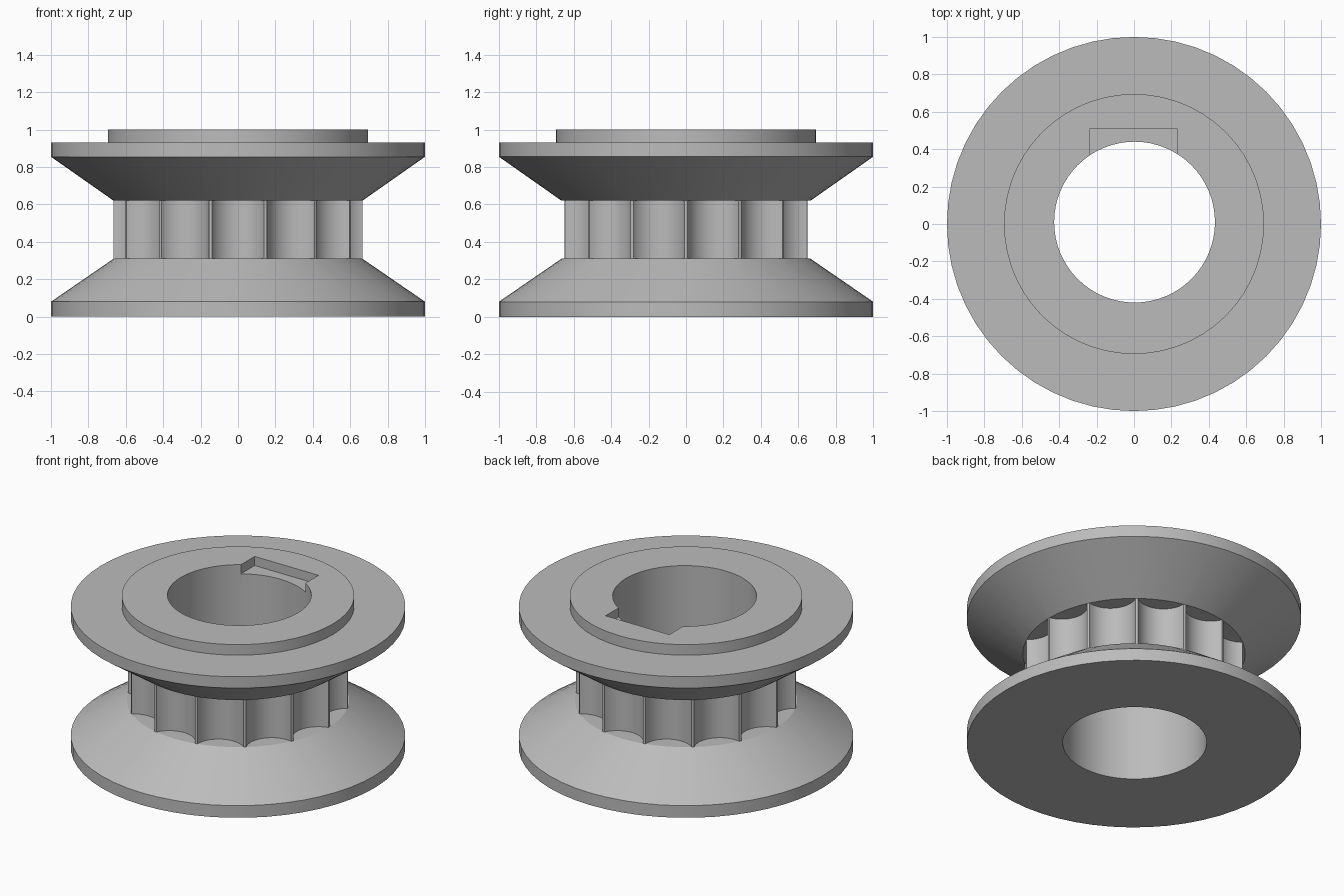
import bpy, bmesh
from math import cos, sin, pi, tau
from mathutils import Matrix, Vector

old = bpy.data.objects.get("Cube")
if old:
    bpy.data.objects.remove(old, do_unlink=True)

TEETH = 14
SEGMENTS = 56
WAIST_LOW, WAIST_HIGH = 0.31, 0.62

steel = bpy.data.materials.new("grey_steel")
steel.use_nodes = True
GREY = (0.5, 0.5, 0.5, 1)
steel.diffuse_color = GREY
steel.node_tree.nodes["Principled BSDF"].inputs["Base Color"].default_value = GREY


def finish(bm, name):
    bmesh.ops.recalc_face_normals(bm, faces=bm.faces)
    mesh = bpy.data.meshes.new(name)
    bm.to_mesh(mesh)
    bm.free()
    mesh.materials.append(steel)
    obj = bpy.data.objects.new(name, mesh)
    bpy.context.collection.objects.link(obj)
    return obj


def lathe(name, profile):
    """Solid of revolution from (radius, height) points, capped at both ends."""
    bm = bmesh.new()
    rings = [[bm.verts.new((r * cos(tau * i / SEGMENTS), r * sin(tau * i / SEGMENTS), z))
              for i in range(SEGMENTS)] for r, z in profile]
    for a, b in zip(rings, rings[1:]):
        for i in range(SEGMENTS):
            j = (i + 1) % SEGMENTS
            bm.faces.new((a[i], a[j], b[j], b[i]))
    bm.faces.new(rings[0])
    bm.faces.new(rings[-1])
    return finish(bm, name)


def add_cylinder(bm, x, y, radius, low, high, sides):
    bmesh.ops.create_cone(bm, cap_ends=True, segments=sides, radius1=radius,
                          radius2=radius, depth=high - low,
                          matrix=Matrix.Translation((x, y, (low + high) / 2)))


def cut(body, cutter):
    cutter.hide_render = True
    mod = body.modifiers.new(cutter.name, "BOOLEAN")
    mod.operation = "DIFFERENCE"
    mod.solver = "EXACT"
    mod.object = cutter
    bpy.context.view_layer.objects.active = body
    bpy.ops.object.modifier_apply(modifier=mod.name)
    bpy.data.objects.remove(cutter, do_unlink=True)


# Two conical flanges, narrow waist and raised top collar
body = lathe("sprocket_body", [
    (1, 0), (1, 0.08), (0.665, WAIST_LOW), (0.665, WAIST_HIGH),
    (1, 0.855), (1, 0.93), (0.695, 0.93), (0.695, 1)])

# Rounded pockets around the waist leave thin teeth between them
bm = bmesh.new()
for k in range(TEETH):
    a = (k + 0.5) * tau / TEETH
    add_cylinder(bm, 0.715 * cos(a), 0.715 * sin(a), 0.155, WAIST_LOW, WAIST_HIGH, 40)
cut(body, finish(bm, "pocket_cutter"))

# Shaft bore
bm = bmesh.new()
add_cylinder(bm, 0.003, 0.01, 0.43, -0.2, 1.2, 64)
cut(body, finish(bm, "bore_cutter"))

# Shallow key recess in the collar, behind the bore
bm = bmesh.new()
bmesh.ops.create_cube(bm, size=1, matrix=Matrix.Translation((-0.003, 0.355, 1.04))
                      @ Matrix.Diagonal(Vector((0.465, 0.31, 0.2, 1))))
cut(body, finish(bm, "key_cutter"))

bpy.ops.object.select_all(action="DESELECT")
body.select_set(True)
bpy.context.view_layer.objects.active = body
bpy.ops.object.shade_smooth_by_angle(angle=pi / 7)
